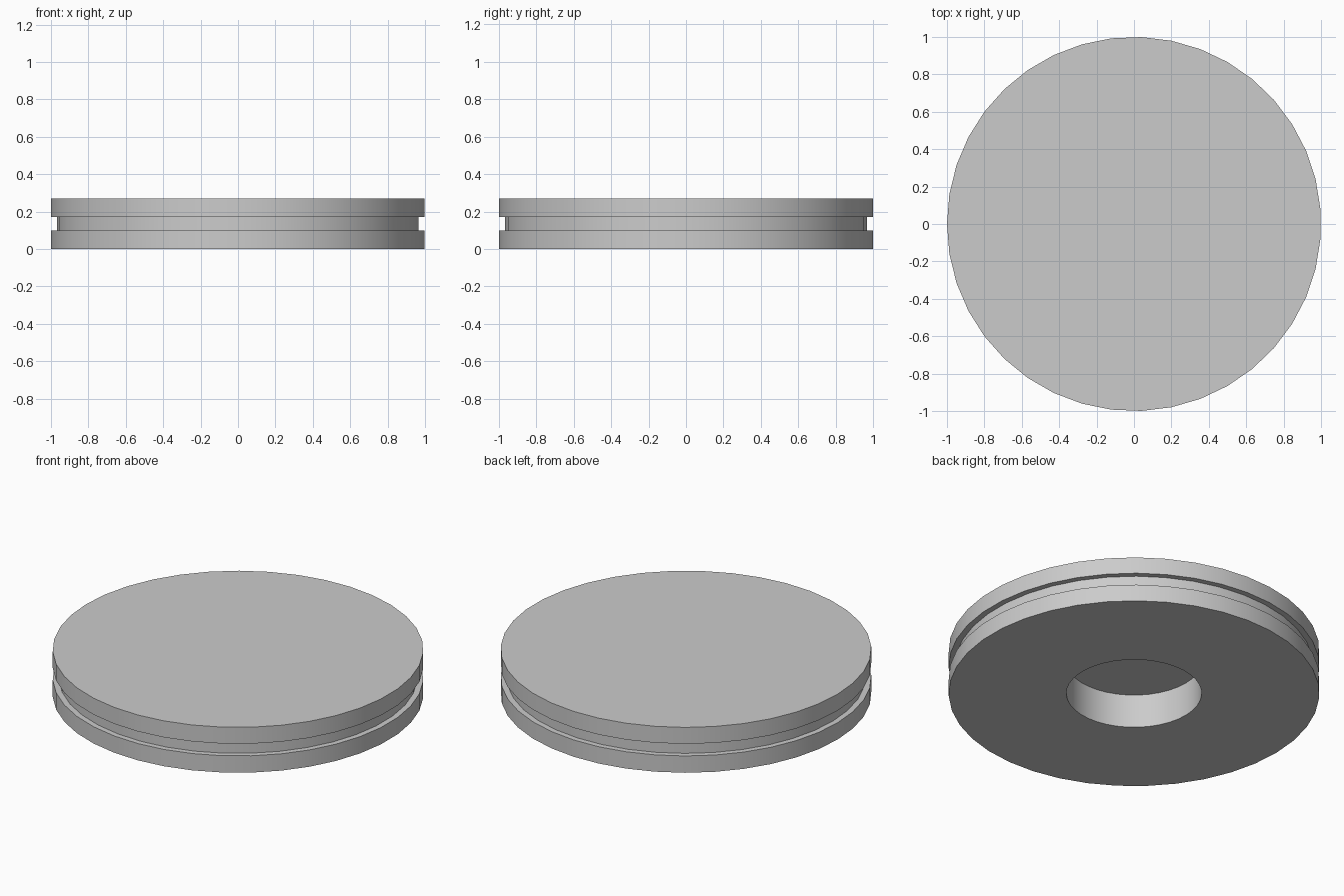
import bpy, bmesh, math
from mathutils import Matrix

cube = bpy.data.objects.get("Cube")
if cube:
    bpy.data.objects.remove(cube, do_unlink=True)

SIDES = 39
HEIGHT = 0.27

# Plain grey for the whole disc
grey = bpy.data.materials.new("plain_grey")
grey.use_nodes = True
colour = (0.6, 0.6, 0.6, 1)
grey.diffuse_color = colour
grey.node_tree.nodes["Principled BSDF"].inputs["Base Color"].default_value = colour

# Outline from the blind bore, around the grooved rim, to the top centre
profile = [(0, 0.2), (0.365, 0.2), (0.365, 0), (1, 0), (1, 0.1),
           (0.967, 0.1), (0.967, 0.172), (1, 0.172), (1, HEIGHT), (0, HEIGHT)]

bm = bmesh.new()
verts = [bm.verts.new((-r, 0, z)) for r, z in profile]
edges = [bm.edges.new(pair) for pair in zip(verts, verts[1:])]
bmesh.ops.spin(bm, geom=verts + edges, cent=(0, 0, 0), axis=(0, 0, 1),
               angle=math.tau, steps=SIDES, use_merge=True)
bmesh.ops.remove_doubles(bm, verts=bm.verts, dist=0.0001)
bmesh.ops.recalc_face_normals(bm, faces=bm.faces)

# Merge the triangle fans into flat caps
bmesh.ops.dissolve_limit(bm, angle_limit=math.radians(1),
                         verts=[v for v in bm.verts if v.co.xy.length < 0.001],
                         edges=[e for e in bm.edges
                                if any(v.co.xy.length < 0.001 for v in e.verts)])

mesh = bpy.data.meshes.new("grooved_disc")
bm.to_mesh(mesh)
bm.free()
mesh.materials.append(grey)
disc = bpy.data.objects.new("grooved_disc", mesh)
bpy.context.collection.objects.link(disc)

bpy.ops.object.select_all(action='DESELECT')
disc.select_set(True)
bpy.context.view_layer.objects.active = disc
bpy.ops.object.shade_smooth_by_angle(angle=math.radians(30))
